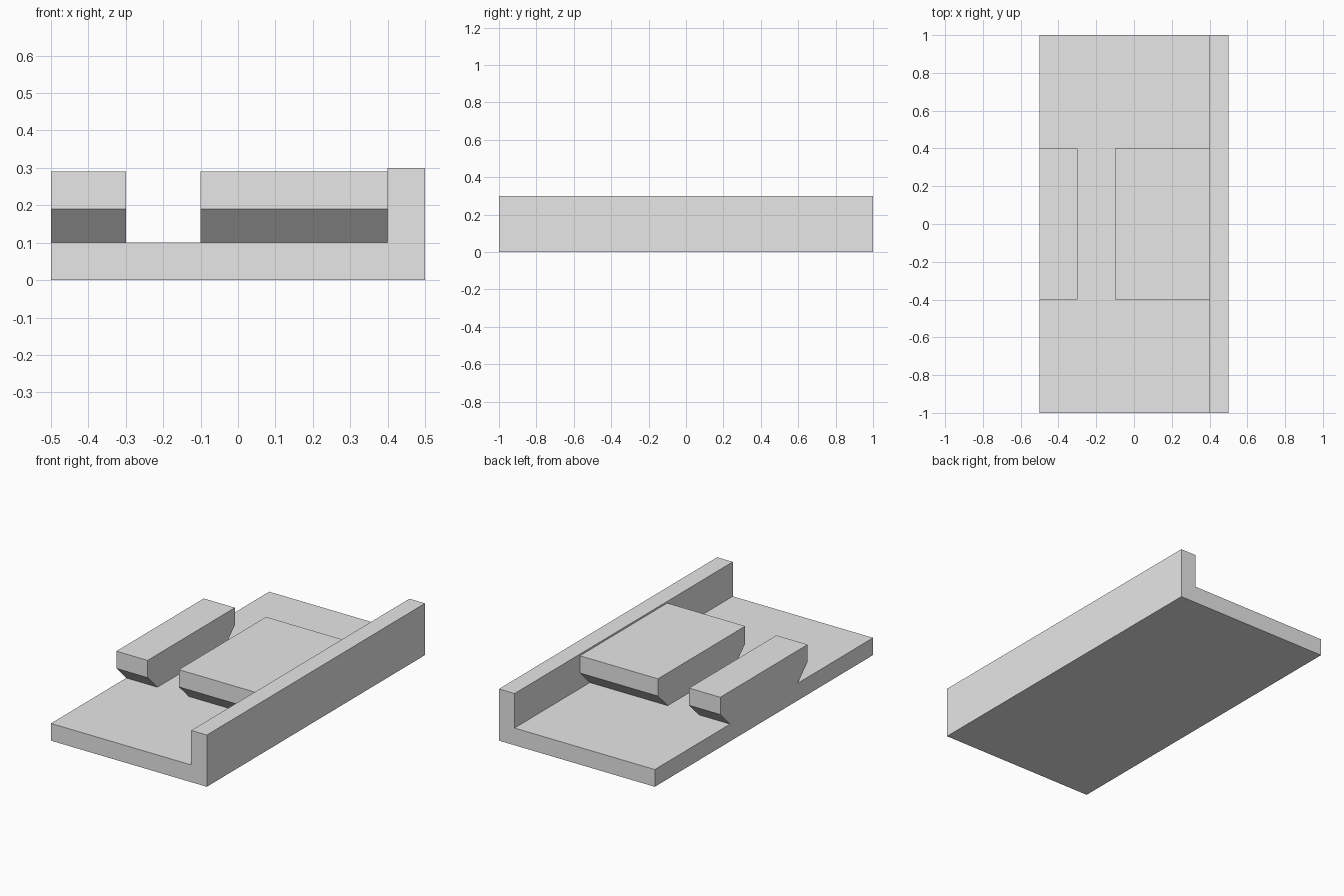
import bpy
import bmesh

default_cube = bpy.data.objects.get("Cube")
if default_cube:
    bpy.data.objects.remove(default_cube, do_unlink=True)

# One plain grey for the whole model
GREY = (0.8, 0.8, 0.8, 1.0)
grey = bpy.data.materials.new("light_grey")
grey.use_nodes = True
grey.diffuse_color = GREY
grey.node_tree.nodes["Principled BSDF"].inputs["Base Color"].default_value = GREY


def extrude_profile(name, points, offset):
    """Fill a closed outline and sweep it along the offset vector."""
    bm = bmesh.new()
    face = bm.faces.new([bm.verts.new(p) for p in points])
    swept = bmesh.ops.extrude_face_region(bm, geom=[face])["geom"]
    verts = [g for g in swept if isinstance(g, bmesh.types.BMVert)]
    bmesh.ops.translate(bm, verts=verts, vec=offset)
    bmesh.ops.recalc_face_normals(bm, faces=bm.faces)
    mesh = bpy.data.meshes.new(name)
    bm.to_mesh(mesh)
    bm.free()
    mesh.materials.append(grey)
    obj = bpy.data.objects.new(name, mesh)
    bpy.context.collection.objects.link(obj)
    return obj


# Base plate with the raised wall along its left edge
base_outline = [(-0.5, 0), (0.5, 0), (0.5, 0.3), (0.4, 0.3), (0.4, 0.1), (-0.5, 0.1)]
extrude_profile("base_and_wall", [(x, -1, z) for x, z in base_outline], (0, 2, 0))

# Raised blocks whose ends are undercut towards the plate
half_outline = [(0.31, 0.1), (0.4, 0.19), (0.4, 0.29)]
block_outline = half_outline + [(-y, z) for y, z in reversed(half_outline)]
for name, x_min, x_max in (("narrow_block", -0.5, -0.3), ("wide_block", -0.1, 0.4)):
    extrude_profile(name, [(x_min, y, z) for y, z in block_outline], (x_max - x_min, 0, 0))
